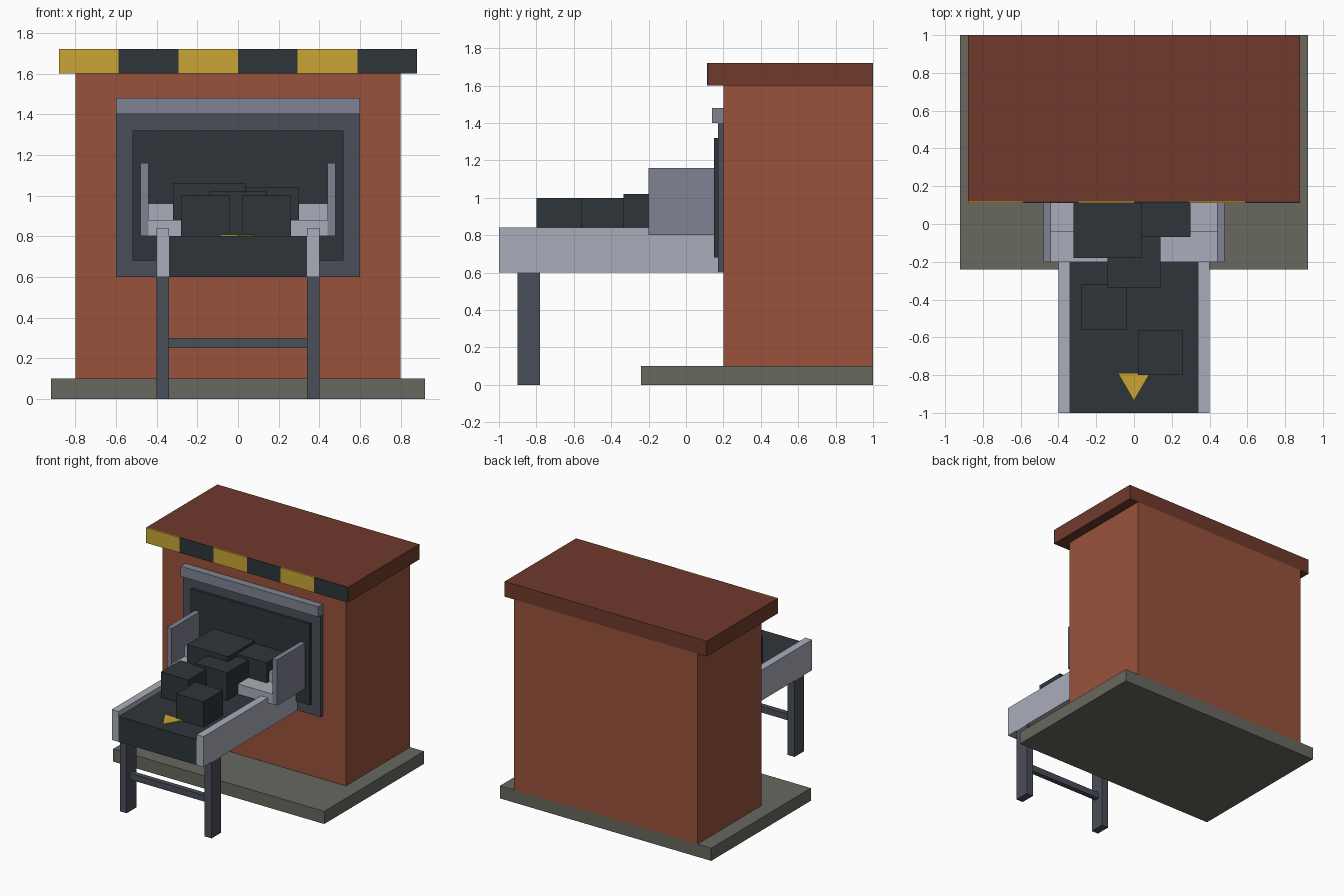
import bpy
import bmesh

cube = bpy.data.objects.get("Cube")
if cube:
    bpy.data.objects.remove(cube, do_unlink=True)


def material(name, hex_code):
    """Flat material from an sRGB hex code, stored as linear values."""
    srgb = [c / 255 for c in bytes.fromhex(hex_code)]
    colour = [c / 12.92 if c < 0.04 else ((c + 0.055) / 1.055) ** 2.4 for c in srgb] + [1]
    mat = bpy.data.materials.new(name)
    mat.use_nodes = True
    mat.diffuse_color = colour
    shader = next(n for n in mat.node_tree.nodes if n.type == "BSDF_PRINCIPLED")
    shader.inputs["Base Color"].default_value = colour
    return mat


brick = material("brick", "98523C")
roof_red = material("roof_red", "703A2C")
concrete = material("concrete", "686860")
dark = material("charcoal", "2E353A")
iron = material("dark_iron", "4A4E58")
steel = material("steel", "808492")
pale = material("pale_metal", "AAAEBA")
yellow = material("hazard_yellow", "CAA535")


def add_object(name, bm, mat):
    mesh = bpy.data.meshes.new(name)
    bmesh.ops.recalc_face_normals(bm, faces=bm.faces)
    bm.to_mesh(mesh)
    bm.free()
    mesh.materials.append(mat)
    obj = bpy.data.objects.new(name, mesh)
    bpy.context.collection.objects.link(obj)
    return obj


def box(name, mat, x, y, z):
    """Box from (min, max) ranges on each axis."""
    bm = bmesh.new()
    bmesh.ops.create_cube(bm, size=1)
    for v in bm.verts:
        v.co = [low + (c + 0.5) * (high - low) for c, (low, high) in zip(v.co, (x, y, z))]
    return add_object(name, bm, mat)


def pair(name, mat, x, y, z):
    """The same box on the left (+x) and right (-x) sides."""
    box("left_" + name, mat, x, y, z)
    box("right_" + name, mat, (-x[1], -x[0]), y, z)


# Building
box("base_slab", concrete, (-0.92, 0.92), (-0.24, 1), (0, 0.1))
box("brick_body", brick, (-0.8, 0.8), (0.2, 1), (0.1, 1.6))
box("roof_slab", roof_red, (-0.88, 0.88), (0.12, 1), (1.6, 1.72))

# Hazard stripes along the roof edge
stripe = 1.76 / 6
for i in range(6):
    start = -0.88 + i * stripe
    box(f"hazard_stripe_{i + 1}", dark if i % 2 else yellow,
        (start, start + stripe), (0.111, 0.12), (1.6, 1.72))

# Hatch in the front wall
box("hatch_frame", iron, (-0.6, 0.6), (0.17, 0.2), (0.6, 1.4))
box("hatch_opening", dark, (-0.52, 0.52), (0.15, 0.17), (0.68, 1.32))
box("hatch_lintel", steel, (-0.6, 0.6), (0.14, 0.2), (1.4, 1.48))

# Conveyor
box("belt", dark, (-0.34, 0.34), (-1, 0.2), (0.6, 0.8))
pair("rail", pale, (0.34, 0.4), (-1, 0.2), (0.6, 0.84))
pair("leg", iron, (0.34, 0.4), (-0.9, -0.78), (0, 0.6))
box("leg_crossbar", iron, (-0.34, 0.34), (-0.86, -0.82), (0.25, 0.3))

# Stepped chute with side guards
box("lower_step", pale, (-0.44, 0.44), (-0.2, 0.15), (0.8, 0.88))
box("upper_step", pale, (-0.44, 0.44), (-0.04, 0.15), (0.88, 0.96))
pair("guard", steel, (0.44, 0.48), (-0.2, 0.15), (0.8, 1.16))

# Blocks on the conveyor
box("front_block", dark, (0.02, 0.26), (-0.8, -0.56), (0.8, 1))
box("second_block", dark, (-0.28, -0.04), (-0.56, -0.32), (0.8, 1))
box("middle_block", dark, (-0.14, 0.14), (-0.335, -0.06), (0.8, 1.02))
box("large_block", dark, (-0.32, 0.04), (-0.18, 0.15), (0.88, 1.06))
box("rear_block", dark, (0.04, 0.3), (-0.07, 0.15), (0.88, 1.04))

# Direction arrow plate on the belt
bm = bmesh.new()
corners = [bm.verts.new(p) for p in ((-0.085, -0.79, 0.8), (0, -0.935, 0.8), (0.085, -0.79, 0.8))]
face = bm.faces.new(corners)
top = bmesh.ops.extrude_face_region(bm, geom=[face])
bmesh.ops.translate(bm, vec=(0, 0, 0.008),
                    verts=[g for g in top["geom"] if isinstance(g, bmesh.types.BMVert)])
add_object("belt_arrow", bm, yellow)
